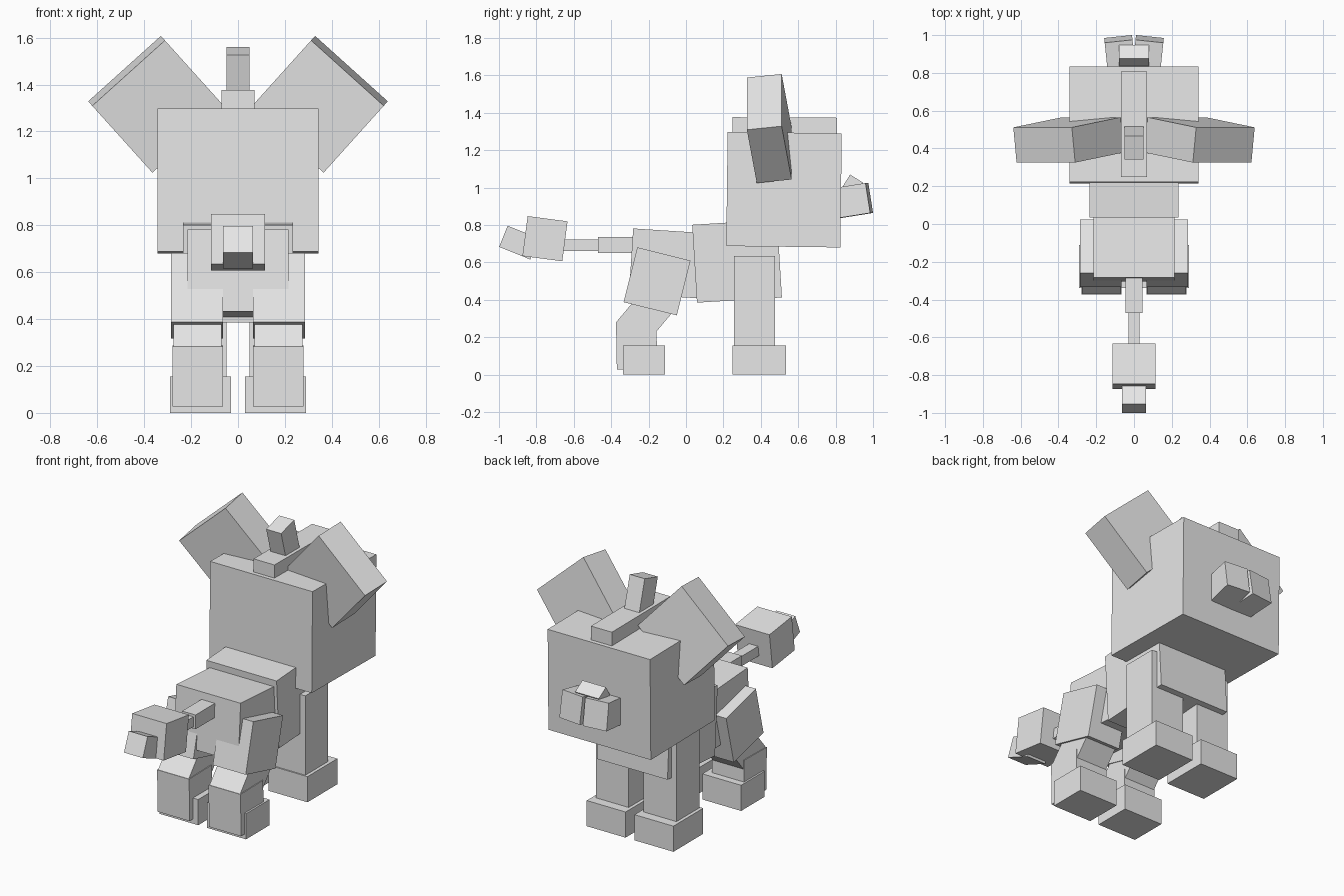
import bpy
from math import radians

cube = bpy.data.objects.get("Cube")
if cube:
    bpy.data.objects.remove(cube, do_unlink=True)

# Single plain finish
grey = bpy.data.materials.new("plain_grey")
grey.use_nodes = True
grey.diffuse_color = (0.8, 0.8, 0.8, 1)
for node in grey.node_tree.nodes:
    if node.type == 'BSDF_PRINCIPLED':
        node.inputs["Base Color"].default_value = (0.8, 0.8, 0.8, 1)


def box(name, centre, size, tilt=0, roll=0, yaw=0):
    """Flat-faced block; angles in degrees about x, y and z."""
    bpy.ops.mesh.primitive_cube_add(size=1, location=centre)
    ob = bpy.context.object
    ob.name = name
    ob.scale = size
    ob.rotation_euler = (radians(tilt), radians(roll), radians(yaw))
    ob.data.materials.append(grey)
    return ob


def pair(name, centre, size, tilt=0, roll=0, yaw=0):
    """The same block on both sides of the body."""
    x, y, z = centre
    for side, s in (("left", 1), ("right", -1)):
        box(f"{side}_{name}", (s * x, y, z), size, tilt, s * roll, s * yaw)


# Body
box("chest", (0, 0.273, 0.607), (0.47, 0.455, 0.417), 3.5)
box("hips", (0, -0.094, 0.594), (0.43, 0.40, 0.35), -3.7)

# Head
box("head", (0, 0.524, 0.989), (0.685, 0.61, 0.61), -0.7)
box("crest", (0, 0.528, 1.30), (0.14, 0.56, 0.15), -0.3)
box("forelock", (0, 0.438, 1.418), (0.10, 0.13, 0.26), 15.5)
pair("ear", (0.347, 0.445, 1.316), (0.417, 0.188, 0.387), 7.9, 42)
pair("muzzle", (0.07, 0.857, 0.925), (0.148, 0.25, 0.162), 9, 0, -6)
box("nose", (0, 0.891, 1.014), (0.158, 0.082, 0.08), -32)

# Front legs
pair("front_leg", (0.16, 0.367, 0.385), (0.22, 0.219, 0.50))
pair("front_foot", (0.16, 0.392, 0.0775), (0.26, 0.285, 0.155))

# Back legs
pair("thigh", (0.175, -0.155, 0.499), (0.22, 0.293, 0.302), -14)
pair("hock", (0.172, -0.22, 0.31), (0.205, 0.197, 0.24), -40)
pair("shank", (0.172, -0.264, 0.157), (0.214, 0.216, 0.255), 1)
pair("back_foot", (0.16, -0.225, 0.0775), (0.26, 0.225, 0.155))

# Tail
box("tail_root", (0, -0.36, 0.694), (0.09, 0.22, 0.086))
box("tail_middle", (0, -0.56, 0.692), (0.06, 0.24, 0.06))
box("tail_tuft", (0, -0.754, 0.727), (0.23, 0.215, 0.215), -7.5)
box("tail_tip", (0, -0.893, 0.706), (0.126, 0.18, 0.122), -22)
